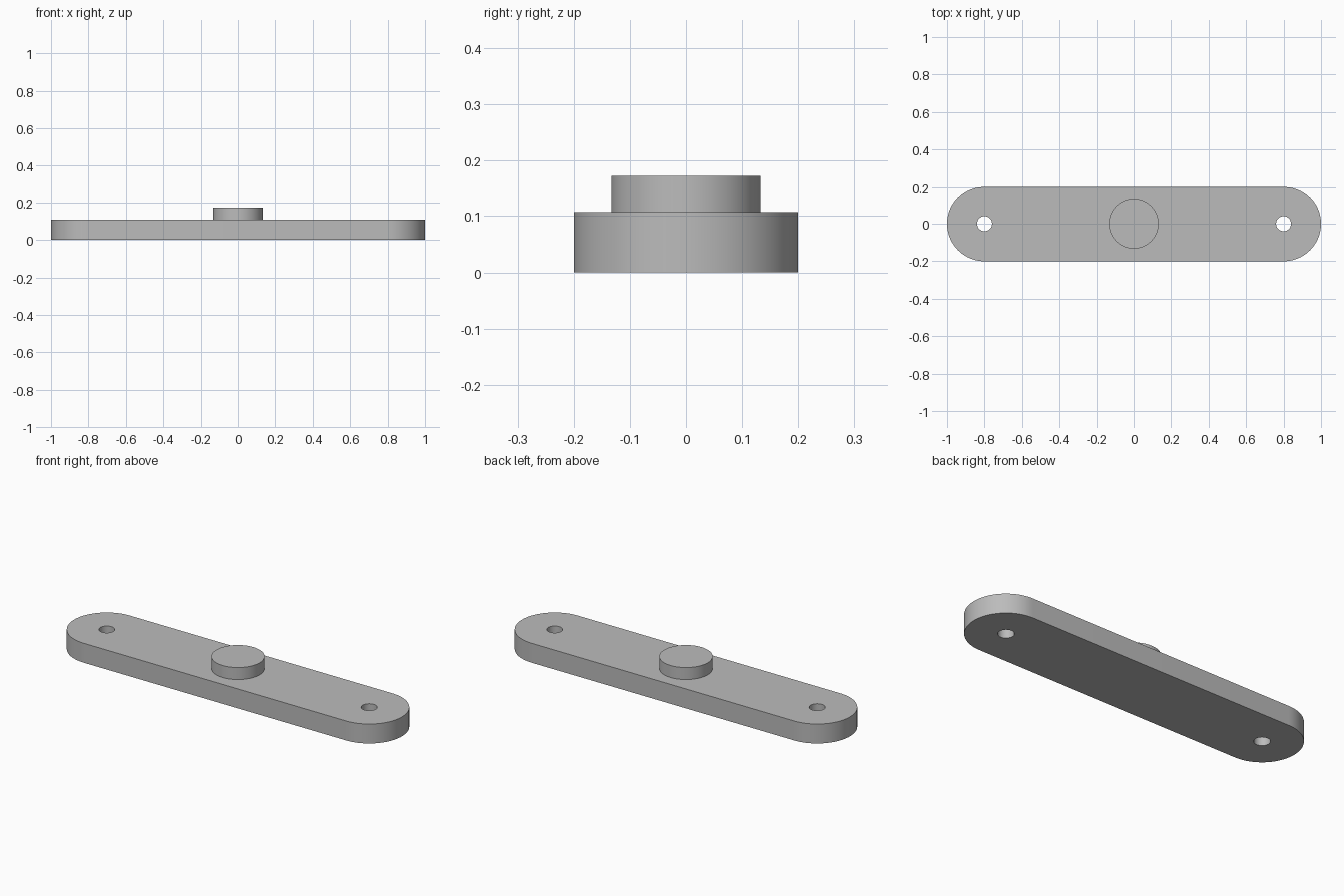
import bpy
import bmesh
from math import cos, sin, pi, radians

THICK = 0.107      # plate thickness
END_R = 0.2        # rounded end radius
HOLE_X = 0.8       # end centre and hole position
HOLE_R = 0.04
BOSS_R = 0.133
BOSS_TOP = 0.173

if "Cube" in bpy.data.objects:
    bpy.data.objects.remove(bpy.data.objects["Cube"], do_unlink=True)

grey = bpy.data.materials.new("plain grey")
grey.use_nodes = True
colour = (0.5, 0.5, 0.5, 1)
grey.diffuse_color = colour
grey.node_tree.nodes["Principled BSDF"].inputs["Base Color"].default_value = colour


def arc(cx, r, start, end, steps):
    angles = [start + (end - start) * i / steps for i in range(steps + 1)]
    return [(cx + r * cos(a), r * sin(a)) for a in angles]


def prism(name, outline, z0, z1):
    """Extrude a flat outline from z0 up to z1."""
    bm = bmesh.new()
    face = bm.faces.new([bm.verts.new((x, y, z0)) for x, y in outline])
    top = bmesh.ops.extrude_face_region(bm, geom=[face])["geom"]
    bmesh.ops.translate(bm, vec=(0, 0, z1 - z0),
                        verts=[v for v in top if isinstance(v, bmesh.types.BMVert)])
    bmesh.ops.recalc_face_normals(bm, faces=bm.faces)
    mesh = bpy.data.meshes.new(name)
    bm.to_mesh(mesh)
    bm.free()
    mesh.materials.append(grey)
    obj = bpy.data.objects.new(name, mesh)
    bpy.context.collection.objects.link(obj)
    return obj


def activate(obj):
    bpy.ops.object.select_all(action='DESELECT')
    obj.select_set(True)
    bpy.context.view_layer.objects.active = obj


# Plate with two rounded ends
plate = prism("base_plate",
              arc(HOLE_X, END_R, -pi / 2, pi / 2, 40)
              + arc(-HOLE_X, END_R, pi / 2, 3 * pi / 2, 40), 0, THICK)

# Through hole at each end
for side in (-1, 1):
    cutter = prism("hole_cutter", arc(side * HOLE_X, HOLE_R, 0, 2 * pi, 48)[:-1],
                   -0.05, THICK + 0.05)
    cutter.hide_render = True
    cut = plate.modifiers.new("hole", 'BOOLEAN')
    cut.operation = 'DIFFERENCE'
    cut.solver = 'EXACT'
    cut.object = cutter
    activate(plate)
    bpy.ops.object.modifier_apply(modifier=cut.name)
    bpy.data.objects.remove(cutter, do_unlink=True)

# Round boss in the middle
boss = prism("centre_boss", arc(0, BOSS_R, 0, 2 * pi, 80)[:-1], THICK, BOSS_TOP)

for part in (plate, boss):
    activate(part)
    bpy.ops.object.shade_smooth_by_angle(angle=radians(30))
